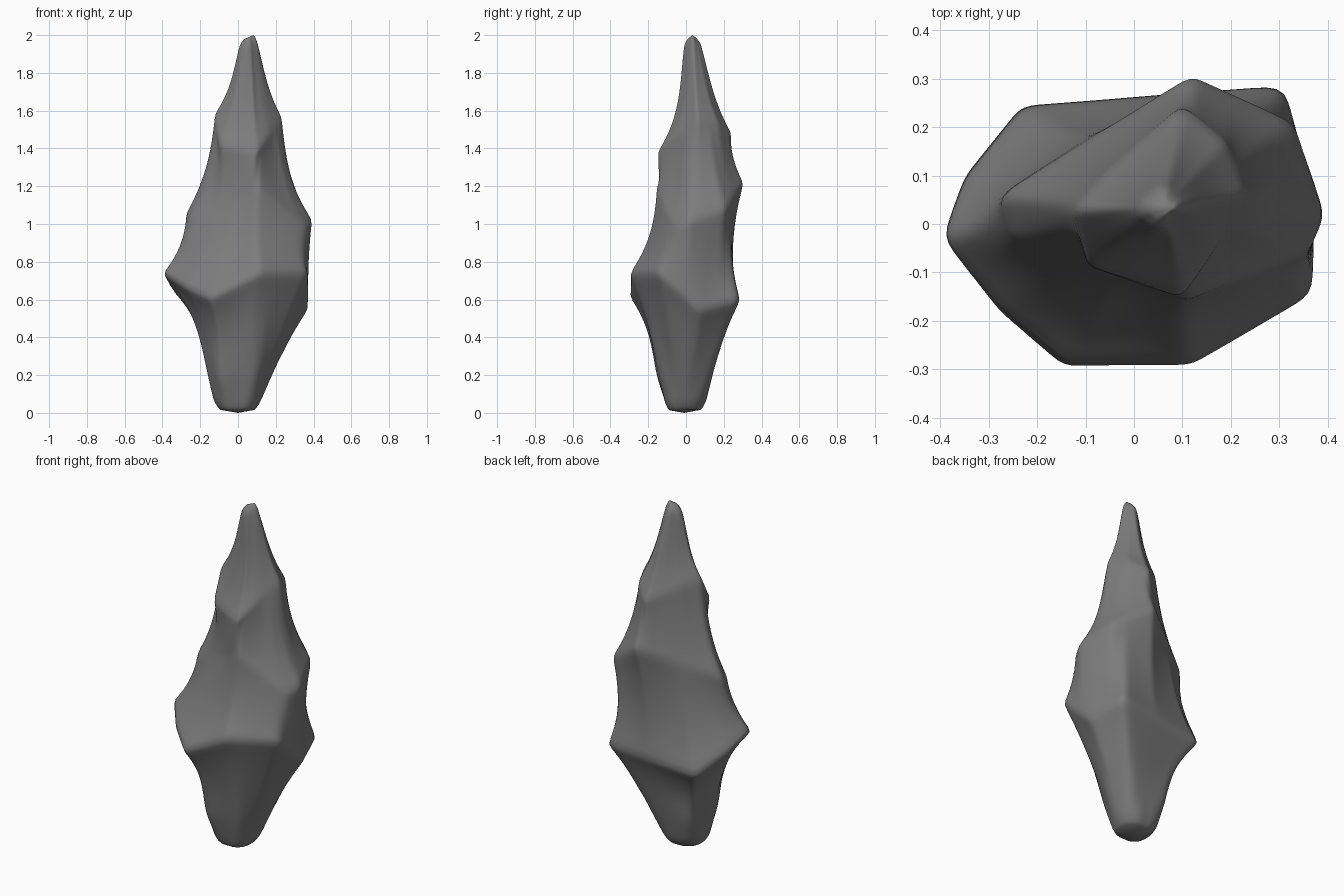
import bpy, bmesh, math
from mathutils import Vector

if "Cube" in bpy.data.objects:
    bpy.data.objects.remove(bpy.data.objects["Cube"])

SIDES = 144

# Tilted outline loops: centre, corner rounding angle, corners (x, y, z)
FOOT = ((0, -.01), .4, [(-.095, .0, .016), (-.07, -.085, .014), (.06, -.085, .014), (.09, 0, .016),
                        (.06, .075, .016), (-.06, .07, .016)])
ANKLE = ((0, -.01), .35, [(-.14, .0, .07), (-.09, -.11, .07), (.075, -.11, .07), (.13, 0, .07),
                          (.095, .105, .07), (-.085, .105, .07)])
LOW = ((.0, 0), .15, [(-.165, -.01, .2), (-.11, -.162, .2), (.1, -.14, .2), (.187, .0, .2),
                      (.145, .14, .2), (-.115, .14, .2)])
BELT = ((0, 0), .05, [(-.405, -.03, .745), (-.285, -.185, .67), (-.15, -.302, .61), (.12, -.298, .745),
                      (.372, -.148, .74), (.372, .07, .54), (.315, .29, .6), (-.24, .25, .54),
                      (-.36, .1, .66)])
SHOULDER = ((.05, .04), .05, [(-.28, .06, 1.06), (-.25, -.03, 1.03), (.11, -.158, 1.18),
                              (.36, -.06, .99), (.397, .02, 1.02), (.335, .21, 1.08), (.12, .31, 1.22)])
NECK = ((.08, .04), .07, [(-.125, .03, 1.595), (-.1, -.09, 1.42), (.1, -.152, 1.38), (.167, -.05, 1.48),
                          (.233, .06, 1.57), (.19, .17, 1.54), (.1, .245, 1.48), (-.05, .115, 1.56)])
TIP = ((.065, .035), .35, [(-.002, .03, 1.94), (.05, -.016, 1.95), (.109, .035, 1.96), (.06, .087, 1.95)])
CAP = ((.065, .035), .35, [(.022, .035, 1.975), (.055, .013, 1.985), (.095, .035, 1.995), (.06, .055, 1.985)])

# Spans: lower loop, upper loop, steps, hollow (base, extra at back, front, right)
SPANS = [(FOOT, ANKLE, 5, (-.07, 0, 0, 0)), (ANKLE, LOW, 6, (0, 0, 0, 0)),
         (LOW, BELT, 16, (.11, 0, 0, -.08)), (BELT, SHOULDER, 16, (.05, .11, .13, -.03)),
         (SHOULDER, NECK, 16, (.14, -.08, -.14, .02)), (NECK, TIP, 16, (.16, -.01, .16, 0)),
         (TIP, CAP, 3, (-.05, 0, 0, 0))]


def hit(loop, ang):
    """Radius and height where a ray from the loop centre meets the outline."""
    (cx, cy), _, pts = loop
    dx, dy = math.cos(ang), math.sin(ang)
    for a, b in zip(pts, pts[1:] + pts[:1]):
        a, b = Vector(a), Vector(b)
        ca = dx * (a.y - cy) - dy * (a.x - cx)
        cb = dx * (b.y - cy) - dy * (b.x - cx)
        if ca <= 0 < cb or cb <= 0 < ca:
            p = a.lerp(b, ca / (ca - cb))
            r = dx * (p.x - cx) + dy * (p.y - cy)
            if r > 0:
                return Vector((r, p.z))
    return Vector((0, pts[0][2]))


def rounded(loop):
    """Radius and height for every side, averaged over the rounding angle."""
    return [sum((hit(loop, 2 * math.pi * (i + .37) / SIDES + loop[1] * k / 3)
                 for k in range(-3, 4)), Vector((0, 0))) / 7 for i in range(SIDES)]


bm = bmesh.new()
rings = []
for n, (lo, hi, steps, (base, back, front, right)) in enumerate(SPANS):
    low_pts, high_pts = rounded(lo), rounded(hi)
    for s in range(0 if n == 0 else 1, steps + 1):
        t = s / steps
        c = Vector(lo[0]).lerp(Vector(hi[0]), t)
        ring = []
        for i in range(SIDES):
            ang = 2 * math.pi * (i + .37) / SIDES
            r, z = low_pts[i].lerp(high_pts[i], t)
            dx, dy = math.cos(ang), math.sin(ang)
            hollow = base + back * max(0, dy) + front * max(0, -dy) ** 3 + right * dx
            r *= 1 - hollow * 4 * t * (1 - t)
            ring.append(bm.verts.new((c.x + dx * r, c.y + dy * r, z)))
        rings.append(ring)

# Skin between the rings, closed at foot and tip
for a, b in zip(rings, rings[1:]):
    for i in range(SIDES):
        j = (i + 1) % SIDES
        bm.faces.new((a[i], a[j], b[j], b[i]))
for ring, end in ((rings[0], (0, -.01, 0)), (rings[-1], (.08, .035, 2.0))):
    v = bm.verts.new(end)
    for i in range(SIDES):
        bm.faces.new((ring[i], ring[(i + 1) % SIDES], v))

# Soften the ridges slightly, and the foot more
inner = [v for r in rings[2:-2] for v in r]
foot = [v for r in rings[2:16] for v in r]
for verts in [inner] * 2 + [foot] * 12:
    bmesh.ops.smooth_vert(bm, verts=verts, factor=.5, use_axis_x=True, use_axis_y=True, use_axis_z=True)
bmesh.ops.recalc_face_normals(bm, faces=bm.faces[:])

mesh = bpy.data.meshes.new("rock_shard")
bm.to_mesh(mesh)
bm.free()
for f in mesh.polygons:
    f.use_smooth = True
stone = bpy.data.materials.new("dark_stone")
stone.diffuse_color = (.2, .2, .2, 1)
stone.use_nodes = True
stone.node_tree.nodes["Principled BSDF"].inputs["Base Color"].default_value = stone.diffuse_color
mesh.materials.append(stone)
rock = bpy.data.objects.new("rock_shard", mesh)
bpy.context.collection.objects.link(rock)
